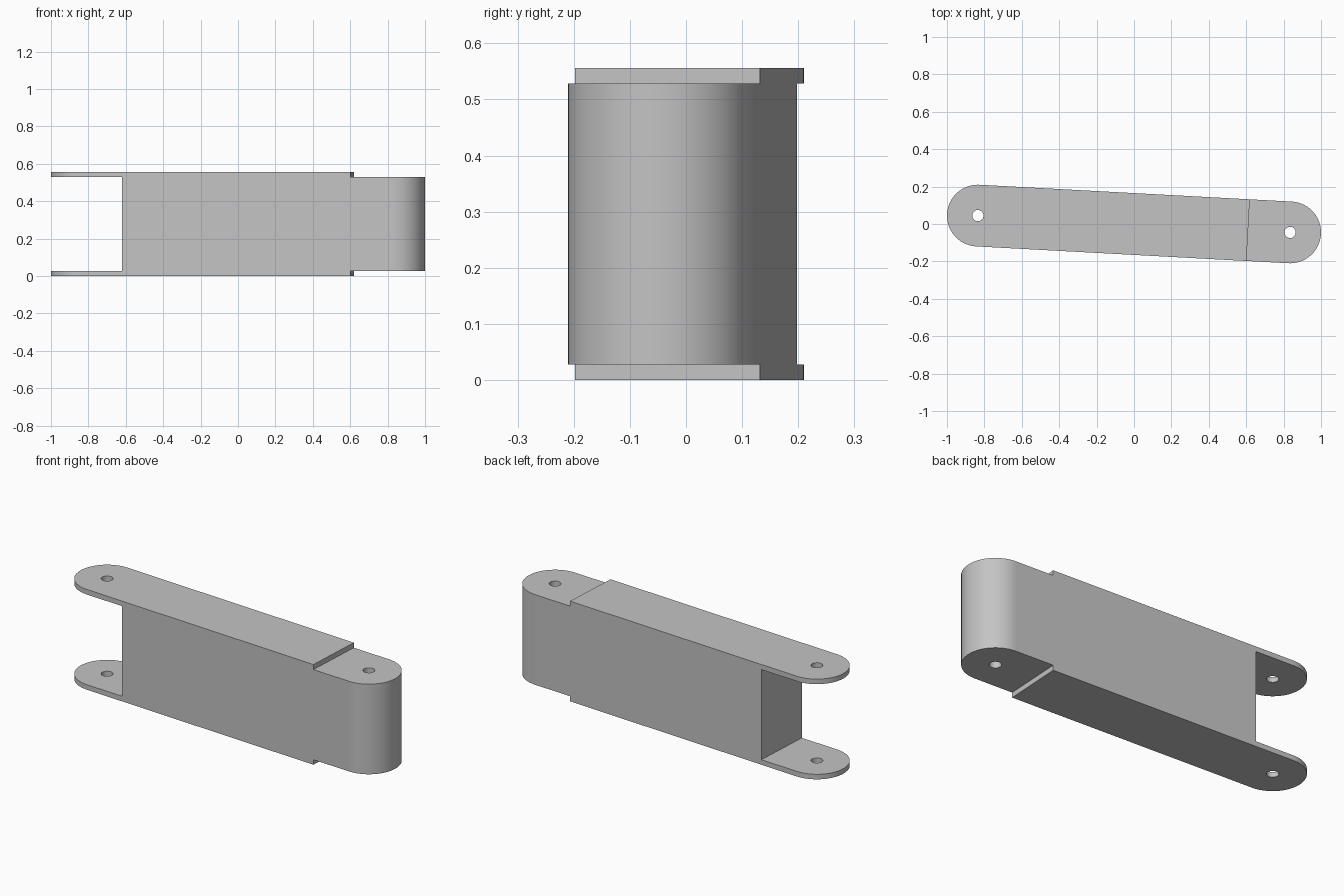
import bpy, bmesh, math

if "Cube" in bpy.data.objects:
    bpy.data.objects.remove(bpy.data.objects["Cube"])

PIVOT, RADIUS, HOLE = 0.836, 0.165, 0.03
SHOULDER = 0.611          # where the fork slot and the tongue begin
HEIGHT, PLATE = 0.556, 0.028
TILT = -0.0538


def prism(name, outline, z0, z1):
    """Extrude a closed outline between two heights."""
    bm = bmesh.new()
    face = bm.faces.new([bm.verts.new((x, y, z0)) for x, y in outline])
    top = bmesh.ops.extrude_face_region(bm, geom=[face])["geom"]
    for v in top:
        if isinstance(v, bmesh.types.BMVert):
            v.co.z = z1
    bmesh.ops.recalc_face_normals(bm, faces=bm.faces)
    mesh = bpy.data.meshes.new(name)
    bm.to_mesh(mesh)
    bm.free()
    obj = bpy.data.objects.new(name, mesh)
    bpy.context.collection.objects.link(obj)
    return obj


def arc(cx, radius, start, sweep, steps):
    angles = [start + sweep * i / steps for i in range(steps + 1)]
    return [(cx + radius * math.cos(a), radius * math.sin(a)) for a in angles]


def block(x0, x1):
    return [(x0, -1), (x1, -1), (x1, 1), (x0, 1)]


# Round-ended arm
outline = (arc(PIVOT, RADIUS, -math.pi / 2, math.pi, 48)
           + arc(-PIVOT, RADIUS, math.pi / 2, math.pi, 48))
arm = prism("link_arm", outline, 0, HEIGHT)

# Fork slot, tongue steps and pin holes
cutters = [
    prism("slot_cutter", block(-2, -SHOULDER), PLATE, HEIGHT - PLATE),
    prism("lower_step_cutter", block(SHOULDER, 2), -1, PLATE),
    prism("upper_step_cutter", block(SHOULDER, 2), HEIGHT - PLATE, 1),
]
for x in (-PIVOT, PIVOT):
    circle = arc(x, HOLE, 0, 2 * math.pi, 32)[:-1]
    cutters.append(prism("pin_hole_cutter", circle, -1, 1))

bpy.context.view_layer.objects.active = arm
for cutter in cutters:
    cutter.hide_render = True
    mod = arm.modifiers.new("cut", "BOOLEAN")
    mod.operation = "DIFFERENCE"
    mod.solver = "EXACT"
    mod.object = cutter
    bpy.ops.object.modifier_apply(modifier=mod.name)
    bpy.data.objects.remove(cutter)

# Round surfaces smooth, flat surfaces flat
for poly in arm.data.polygons:
    poly.use_smooth = max(abs(c) for c in poly.normal) < 0.9999

# Material
grey = bpy.data.materials.new("plain_grey")
grey.use_nodes = True
colour = (0.55, 0.55, 0.55, 1)
grey.diffuse_color = colour
grey.node_tree.nodes["Principled BSDF"].inputs["Base Color"].default_value = colour
arm.data.materials.clear()
arm.data.materials.append(grey)
for poly in arm.data.polygons:
    poly.material_index = 0

arm.rotation_euler.z = TILT
